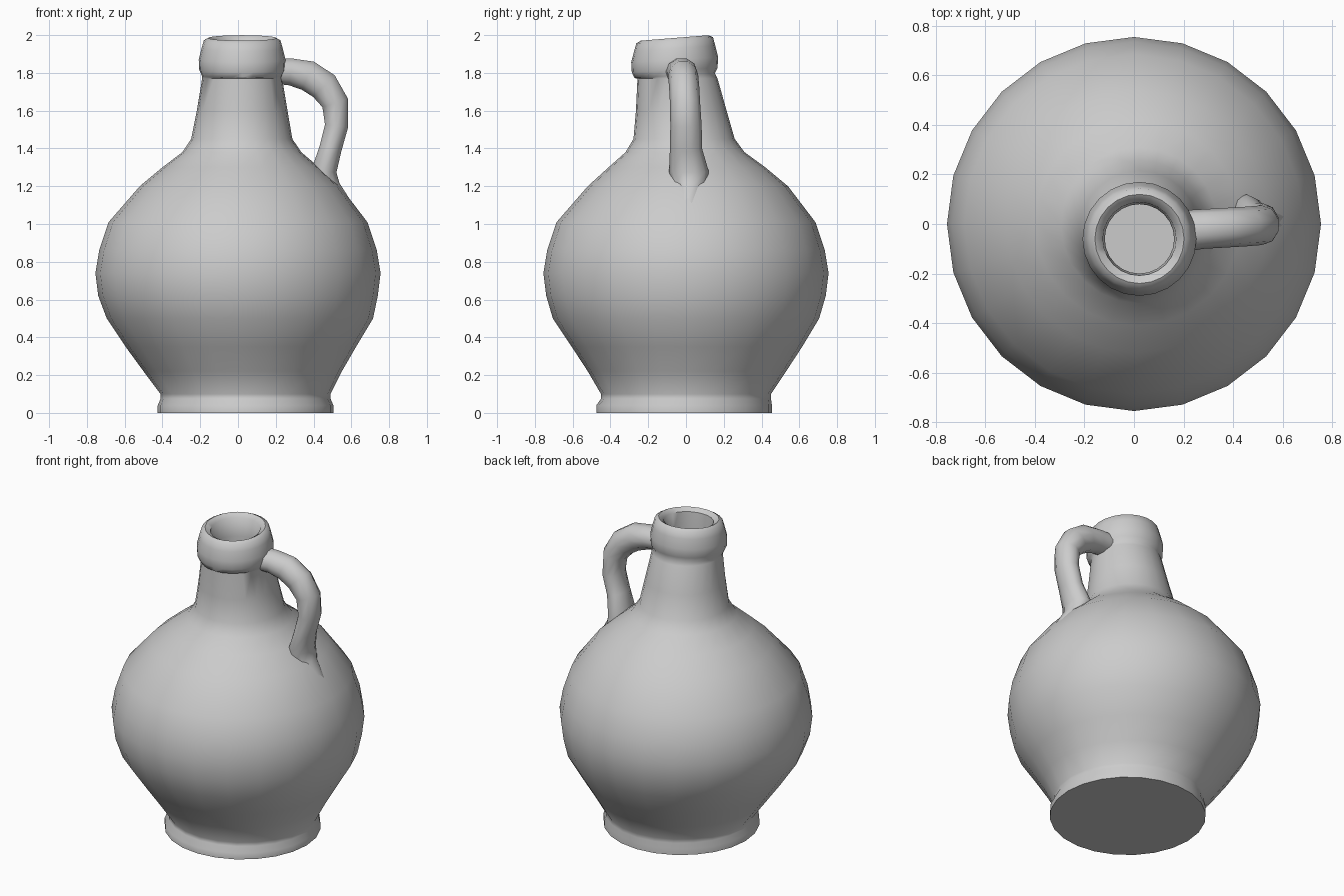
import bpy, bmesh, math
from mathutils import Vector


def loft(name, rings, cap_start=True, cap_end=True):
    """Skin a list of equal-length point rings into one smooth object."""
    bm = bmesh.new()
    loops = [[bm.verts.new(p) for p in ring] for ring in rings]
    for a, b in zip(loops, loops[1:]):
        n = len(a)
        for i in range(n):
            j = (i + 1) % n
            bm.faces.new((a[i], a[j], b[j], b[i]))
    if cap_start:
        bm.faces.new(loops[0][::-1])
    if cap_end:
        bm.faces.new(loops[-1])
    bmesh.ops.recalc_face_normals(bm, faces=bm.faces)
    mesh = bpy.data.meshes.new(name)
    bm.to_mesh(mesh)
    bm.free()
    obj = bpy.data.objects.new(name, mesh)
    bpy.context.collection.objects.link(obj)
    bpy.ops.object.select_all(action='DESELECT')
    obj.select_set(True)
    bpy.context.view_layer.objects.active = obj
    bpy.ops.object.shade_smooth_by_angle(angle=math.radians(55))
    return obj


def level_ring(z, r, cx, cy, tilt=0.0, sides=24):
    """Horizontal circle, tilted so the back sits higher."""
    pts = []
    for i in range(sides):
        a = 2 * math.pi * i / sides
        y = r * math.sin(a)
        pts.append((cx + r * math.cos(a), cy + y, z + tilt * y))
    return pts


# Jug body: foot, belly, shoulder and leaning neck (z, radius, centre x, centre y)
body = [
    (0.00, 0.465, 0.04, -0.01), (0.04, 0.465, 0.04, -0.01),
    (0.075, 0.45, 0.04, 0.0), (0.10, 0.45, 0.04, 0.0),
    (0.22, 0.525, 0.025, 0.005), (0.35, 0.61, 0.015, 0.005),
    (0.50, 0.705, 0.01, 0.0), (0.62, 0.74, 0.0, 0.0),
    (0.74, 0.755, 0.0, 0.0), (0.86, 0.735, 0.0, 0.0),
    (1.01, 0.685, 0.0, 0.0), (1.20, 0.53, 0.01, 0.01),
    (1.30, 0.415, 0.015, 0.005), (1.38, 0.315, 0.02, -0.005),
    (1.45, 0.268, 0.02, -0.01), (1.60, 0.24, 0.022, -0.025),
    (1.77, 0.212, 0.022, -0.045),
]
# Collar and mouth (z, radius, tilt)
collar = [
    (1.785, 0.213, 0.06), (1.815, 0.227, 0.05), (1.87, 0.23, 0.06),
    (1.93, 0.215, 0.07), (1.972, 0.203, 0.08), (1.985, 0.18, 0.08),
    (1.965, 0.148, 0.08), (1.85, 0.14, 0.05), (1.72, 0.14, 0.0),
]
rings = [level_ring(*p) for p in body]
rings += [level_ring(z, r, 0.022, -0.06, t) for z, r, t in collar]
loft("jug_body", rings)

# Handle: path with (x, y, z, half width across, half thickness)
path = [
    (0.19, -0.03, 1.81, 0.085, 0.07), (0.28, -0.02, 1.805, 0.08, 0.075),
    (0.37, -0.015, 1.785, 0.08, 0.085), (0.455, -0.01, 1.73, 0.08, 0.085),
    (0.515, -0.005, 1.64, 0.08, 0.075), (0.522, 0.0, 1.52, 0.083, 0.065),
    (0.49, 0.0, 1.40, 0.085, 0.062), (0.455, 0.015, 1.28, 0.105, 0.07),
    (0.465, 0.02, 1.18, 0.09, 0.085), (0.57, 0.01, 1.06, 0.06, 0.06),
    (0.63, 0.0, 0.98, 0.03, 0.02),
]
centres = [Vector(p[:3]) for p in path]
hrings = []
for i, p in enumerate(path):
    d = centres[min(i + 1, len(path) - 1)] - centres[max(i - 1, 0)]
    out = Vector((-d.z, 0, d.x)).normalized()
    hrings.append([
        centres[i] + Vector((0, 1, 0)) * p[3] * math.cos(a) + out * p[4] * math.sin(a)
        for a in (2 * math.pi * k / 10 for k in range(10))])
loft("handle", hrings)
